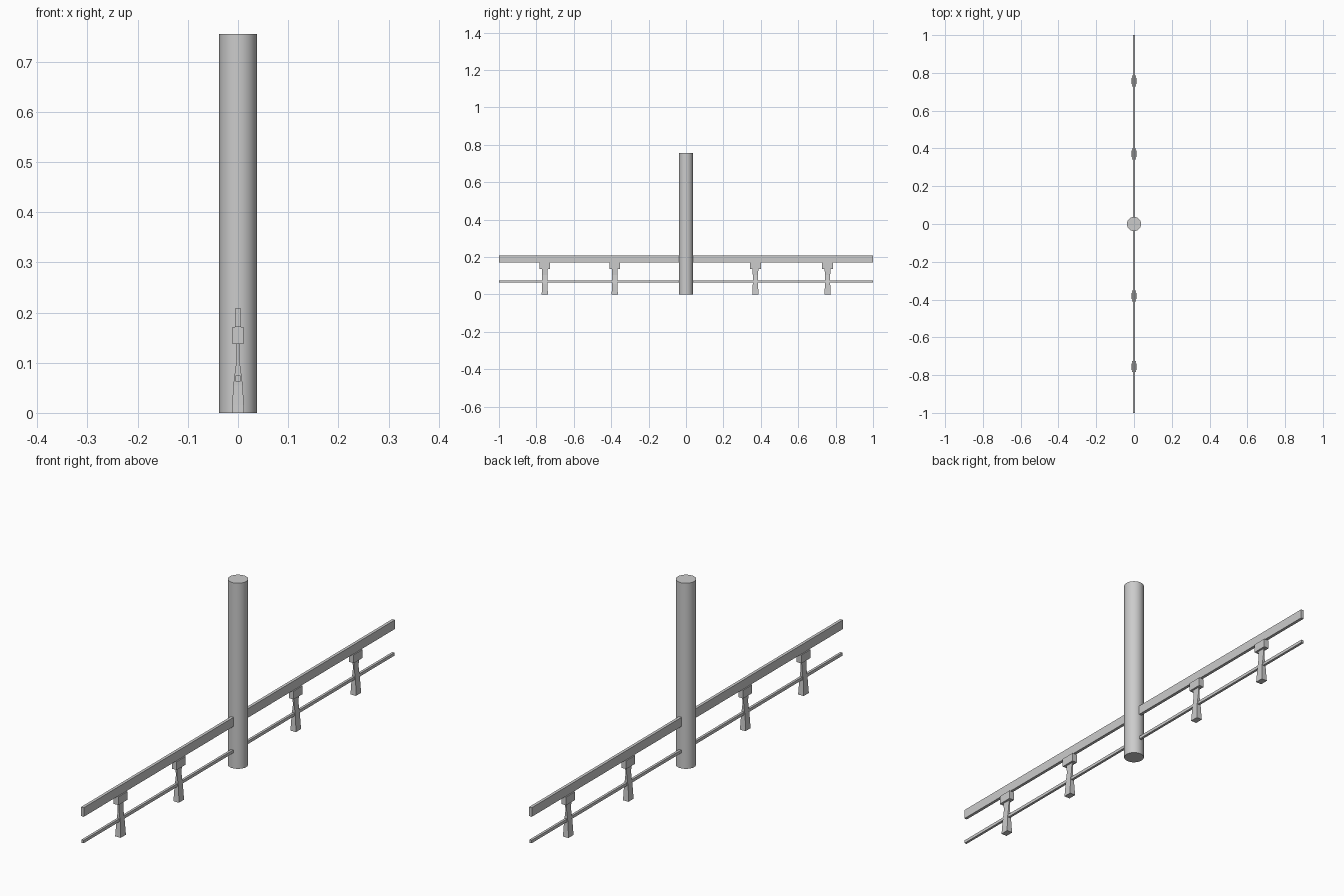
import bpy, bmesh

if "Cube" in bpy.data.objects:
    bpy.data.objects.remove(bpy.data.objects["Cube"])


def box(name, x, y0, y1, z0, z1):
    bpy.ops.mesh.primitive_cube_add(size=1, location=(0, (y0 + y1) / 2, (z0 + z1) / 2))
    ob = bpy.context.object
    ob.name = name
    ob.scale = (2 * x, y1 - y0, z1 - z0)
    bpy.ops.object.transform_apply(location=False, rotation=False, scale=True)
    return ob


def post(name, y, sections):
    # stack of rectangular sections: (z, half width x, half width y)
    bm = bmesh.new()
    rings = []
    for z, a, b in sections:
        rings.append([bm.verts.new((sx * a, sy * b, z))
                      for sx, sy in ((-1, -1), (1, -1), (1, 1), (-1, 1))])
    for low, high in zip(rings, rings[1:]):
        for i in range(4):
            j = (i + 1) % 4
            bm.faces.new((low[i], low[j], high[j], high[i]))
    bm.faces.new(rings[0][::-1])
    bm.faces.new(rings[-1])
    me = bpy.data.meshes.new(name)
    bm.to_mesh(me)
    bm.free()
    ob = bpy.data.objects.new(name, me)
    ob.location.y = y
    bpy.context.collection.objects.link(ob)


# Round central column
bpy.ops.mesh.primitive_cylinder_add(vertices=48, radius=0.0375, depth=0.755, location=(0, 0, 0.3775))
bpy.context.object.name = "column"
bpy.ops.object.shade_smooth_by_angle()

# Rails, ending at the column on each side
for side, y0, y1 in (("front", -1, -0.035), ("back", 0.035, 1)):
    box(side + "_top_rail", 0.006, y0, y1, 0.171, 0.208)
    box(side + "_lower_rail", 0.005, y0, y1, 0.063, 0.075)

# Flared posts with block caps
PROFILE = [(0, 0.0125, 0.017), (0.015, 0.0115, 0.016), (0.055, 0.0095, 0.014),
           (0.105, 0.003, 0.014), (0.137, 0.003, 0.016)]
for i, y in enumerate((-0.755, -0.381, 0.371, 0.757)):
    post(f"post_{i + 1}", y, PROFILE)
    box(f"post_cap_{i + 1}", 0.011, y - 0.029, y + 0.029, 0.137, 0.171)
